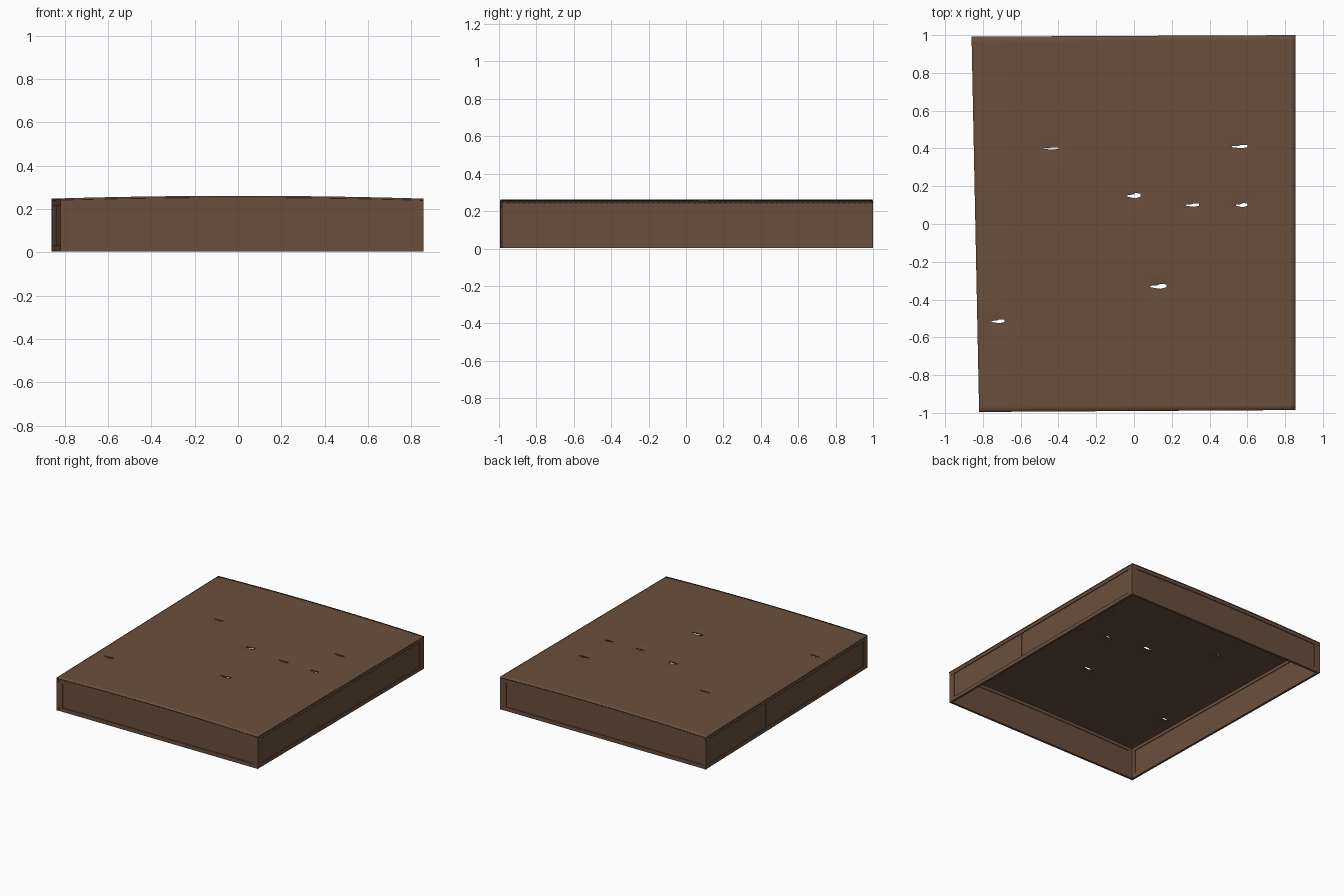
import bpy, bmesh, math
from mathutils import Vector

cube = bpy.data.objects.get("Cube")
if cube:
    bpy.data.objects.remove(cube, do_unlink=True)

brown = bpy.data.materials.new("warm brown")
brown.use_nodes = True
colour = (0.145, 0.078, 0.046, 1)
brown.diffuse_color = colour
bsdf = next(n for n in brown.node_tree.nodes if n.type == 'BSDF_PRINCIPLED')
bsdf.inputs["Base Color"].default_value = colour
bsdf.inputs["Roughness"].default_value = 0.9

# Slightly skewed footprint, counter-clockwise from the front
corners = [Vector(c) for c in ((-0.82, -0.995), (0.855, -0.985), (0.855, 1), (-0.86, 0.992))]
# Slit centre x, y, width, height
slits = [(-0.44, 0.40, 0.08, 0.012), (0.56, 0.41, 0.08, 0.018),
         (0.0, 0.15, 0.07, 0.028), (0.31, 0.10, 0.07, 0.018),
         (0.57, 0.10, 0.06, 0.022), (0.13, -0.33, 0.085, 0.026),
         (-0.72, -0.515, 0.07, 0.02)]


def crown(x):
    return 0.248 + 0.013 * max(0, 1 - (x / 0.86) ** 2)


def make(name, bm):
    bmesh.ops.recalc_face_normals(bm, faces=bm.faces[:])
    mesh = bpy.data.meshes.new(name)
    bm.to_mesh(mesh)
    bm.free()
    ob = bpy.data.objects.new(name, mesh)
    bpy.context.collection.objects.link(ob)
    mesh.materials.append(brown)
    return ob


def smooth(ob):
    bpy.ops.object.select_all(action='DESELECT')
    ob.select_set(True)
    bpy.context.view_layer.objects.active = ob
    bpy.ops.object.shade_smooth_by_angle(angle=math.radians(30))


def strip(bm, p0, p1, t0, t1, low, high, outer, inner, steps=10):
    """Bar along a wall; depths run inward, heights are functions of x."""
    along = (p1 - p0).normalized()
    inward = Vector((-along.y, along.x))
    rings = []
    for i in range(steps + 1):
        p = p0.lerp(p1, t0 + (t1 - t0) * i / steps)
        a, b = p + inward * outer, p + inward * inner
        lo, hi = low(p.x), high(p.x)
        rings.append([bm.verts.new((q.x, q.y, z)) for q, z in
                      ((a, lo), (a, hi), (b, hi), (b, lo))])
    for r, s in zip(rings, rings[1:]):
        for k in range(4):
            n = (k + 1) % 4
            bm.faces.new((r[k], r[n], s[n], s[k]))
    bm.faces.new(rings[0])
    bm.faces.new(rings[-1])


# Walls: thin panel inside a slightly proud frame
floor = lambda x: 0.003
sill = lambda x: 0.032
top = lambda x: crown(x) - 0.006
lintel = lambda x: crown(x) - 0.032
for i, side in enumerate(("front", "right_side", "back", "left_side")):
    p0, p1 = corners[i], corners[(i + 1) % 4]
    post = 0.048 / (p1 - p0).length
    bm = bmesh.new()
    strip(bm, p0, p1, 0.004, 0.996, floor, top, 0.007, 0.013)
    smooth(make(side + "_panel", bm))
    bm = bmesh.new()
    strip(bm, p0, p1, 0, 1, floor, sill, 0.001, 0.018)
    strip(bm, p0, p1, 0, 1, lintel, top, 0.001, 0.018)
    strip(bm, p0, p1, 0, post, sill, lintel, 0.002, 0.017, 1)
    strip(bm, p0, p1, 1 - post, 1, sill, lintel, 0.002, 0.017, 1)
    smooth(make(side + "_frame", bm))
    if "side" in side:
        bm = bmesh.new()
        t = 0.39 if i == 1 else 0.375
        strip(bm, p0, p1, t, t + 0.003, sill, lintel, 0.005, 0.014, 1)
        make(side + "_seam", bm)

# Crowned lid sheet with shallow dimples around the slits
cols, rows = 60, 72
bm = bmesh.new()
grid = []
for j in range(rows + 1):
    v = j / rows
    a, b = corners[0].lerp(corners[3], v), corners[1].lerp(corners[2], v)
    line = []
    for i in range(cols + 1):
        p = a.lerp(b, i / cols)
        z = crown(p.x)
        for x, y, w, h in slits:
            z -= 0.006 * math.exp(-((p.x - x) / 0.05) ** 2 - ((p.y - y) / 0.03) ** 2)
        line.append(bm.verts.new((p.x, p.y, z)))
    grid.append(line)
for r, s in zip(grid, grid[1:]):
    for i in range(cols):
        bm.faces.new((r[i], r[i + 1], s[i + 1], s[i]))
lid = make("lid", bm)
thick = lid.modifiers.new("thickness", 'SOLIDIFY')
thick.thickness = 0.008
thick.offset = -1

# Ragged slit cutters
bm = bmesh.new()
for x, y, w, h in slits:
    outline = [(-.5, .1), (-.1, .2), (.1, .5), (.5, .4), (.5, -.2), (.1, -.5), (-.1, -.4), (-.5, -.2)]
    base = bm.faces.new([bm.verts.new((x + w * u, y + h * v, 0.2)) for u, v in outline])
    out = bmesh.ops.extrude_face_region(bm, geom=[base])
    bmesh.ops.translate(bm, vec=(0, 0, 0.1),
                        verts=[g for g in out["geom"] if isinstance(g, bmesh.types.BMVert)])
cutter = make("slit_cutter", bm)
cutter.hide_render = True
cutter.hide_set(True)
cut = lid.modifiers.new("slits", 'BOOLEAN')
cut.operation = 'DIFFERENCE'
cut.solver = 'EXACT'
cut.object = cutter
smooth(lid)
